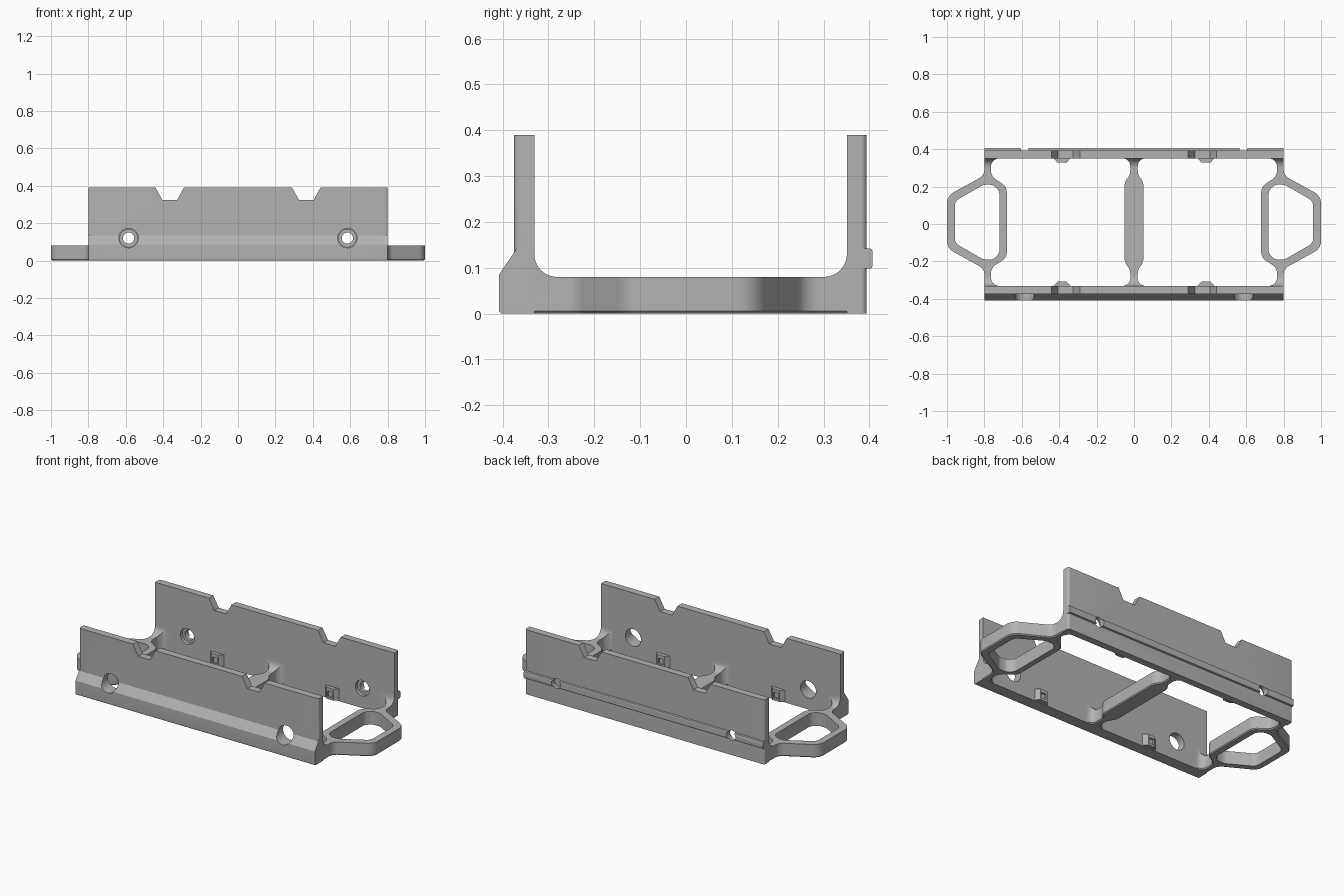
import bpy, bmesh, math
from mathutils import Vector

cube = bpy.data.objects.get("Cube")
if cube:
    bpy.data.objects.remove(cube, do_unlink=True)

grey = bpy.data.materials.new("plain grey")
grey.use_nodes = True
COLOUR = (0.45, 0.45, 0.45, 1)
grey.diffuse_color = COLOUR
grey.node_tree.nodes["Principled BSDF"].inputs["Base Color"].default_value = COLOUR

MID_Y = 0.01        # middle of the channel
HALF = 0.341        # half the channel's inner width
FLOOR = 0.08        # height of the base frame
TOP = 0.39


def rounded(points, steps=6):
    """Outline with each (a, b, trim) corner replaced by an arc."""
    out = []
    for i, (a, b, trim) in enumerate(points):
        p = Vector((a, b))
        if not trim:
            out.append(p)
            continue
        u = (Vector(points[i - 1][:2]) - p).normalized()
        v = (Vector(points[(i + 1) % len(points)][:2]) - p).normalized()
        w = math.sin(u.angle(v) / 2)
        for k in range(steps + 1):
            t = k / steps
            q0, q1, q2 = (1 - t) ** 2, 2 * t * (1 - t) * w, t * t
            out.append(((p + u * trim) * q0 + p * q1 + (p + v * trim) * q2) / (q0 + q1 + q2))
    return out


def prism(name, outline, axis, lo, hi, chamfer=0):
    """Extrude an outline along an axis; optionally chamfer its low rim."""
    place = {"x": lambda a, b, t: (t, a, b),
             "y": lambda a, b, t: (a, t, b),
             "z": lambda a, b, t: (a, b, t)}[axis]
    bm = bmesh.new()
    rings = [[bm.verts.new(place(a, b, t)) for a, b in outline] for t in (lo, hi)]
    low = bm.faces.new(rings[0])
    bm.faces.new(rings[1])
    n = len(outline)
    for i in range(n):
        j = (i + 1) % n
        bm.faces.new((rings[0][i], rings[0][j], rings[1][j], rings[1][i]))
    bmesh.ops.recalc_face_normals(bm, faces=bm.faces)
    if chamfer:
        bmesh.ops.bevel(bm, geom=list(low.edges), offset=chamfer, segments=1, affect="EDGES")
    mesh = bpy.data.meshes.new(name)
    bm.to_mesh(mesh)
    bm.free()
    mesh.materials.append(grey)
    obj = bpy.data.objects.new(name, mesh)
    bpy.context.collection.objects.link(obj)
    return obj


def disc(x, z, radius, n=32):
    return [(x + radius * math.cos(math.tau * i / n), z + radius * math.sin(math.tau * i / n))
            for i in range(n)]


def finish(obj, add=(), cut=()):
    """Apply booleans, remove the helpers and shade the part."""
    for helpers, mode in ((add, "UNION"), (cut, "DIFFERENCE")):
        for h in helpers:
            m = obj.modifiers.new(mode, "BOOLEAN")
            m.operation, m.solver, m.object = mode, "EXACT", h
    bpy.context.view_layer.update()
    graph = bpy.context.evaluated_depsgraph_get()
    mesh = bpy.data.meshes.new_from_object(obj.evaluated_get(graph))
    obj.modifiers.clear()
    obj.data = mesh
    for h in (*add, *cut):
        bpy.data.objects.remove(h, do_unlink=True)
    bpy.ops.object.select_all(action="DESELECT")
    obj.select_set(True)
    bpy.context.view_layer.objects.active = obj
    bpy.ops.object.shade_smooth_by_angle(angle=math.radians(30))


def wall_outline(inner, outer):
    return rounded([(-0.8, inner, 0), (0.8, inner, 0), (0.8, outer, 0.012), (-0.8, outer, 0.012)])


def notches(y):
    """Tapered gaps in a wall's top edge."""
    shape = [(0.27, 0.425), (0.325, 0.325), (0.405, 0.325), (0.46, 0.425)]
    return [prism("notch_cutter", [(s * x, z) for x, z in shape], "y", y - 0.1, y + 0.1)
            for s in (-1, 1)]


def clips(side):
    """Small tapered bumps at the foot of a wall, each with a square pocket."""
    y = MID_Y + side * HALF
    shape = [(-0.045, 0.01), (-0.045, 0), (-0.024, -0.023), (0.024, -0.023), (0.045, 0), (0.045, 0.01)]
    bumps, pockets = [], []
    for x in (-0.385, 0.385):
        bumps.append(prism("clip", [(x + a, y + side * b) for a, b in shape], "z", 0.006, 0.075))
        ends = sorted((y - side * 0.04, y - side * 0.012))
        box = [(x - 0.016, 0.02), (x + 0.016, 0.02), (x + 0.016, 0.055), (x - 0.016, 0.055)]
        pockets.append(prism("pocket_cutter", box, "y", *ends))
    return bumps, pockets


# Front wall with its sloped ledge and large holes
front = prism("front_wall", wall_outline(MID_Y - HALF, -0.375), "z", 0, TOP)
ledge = prism("ledge", rounded([(-0.345, 0, 0), (-0.408, 0, 0.008), (-0.408, 0.085, 0),
                                (-0.36, 0.155, 0), (-0.345, 0.155, 0)]), "x", -0.8, 0.8)
bumps, pockets = clips(-1)
holes = [prism("hole_cutter", disc(x, 0.12, 0.052), "y", -0.5, -0.25) for x in (-0.585, 0.585)]
finish(front, [ledge] + bumps, notches(-0.35) + holes + pockets)

# Back wall with its outer rib and stepped screw holes
back = prism("back_wall", wall_outline(MID_Y + HALF, 0.394), "z", 0, TOP)
rib = prism("rib", rounded([(0.38, 0.098, 0), (0.407, 0.098, 0.006), (0.407, 0.142, 0.006),
                            (0.38, 0.142, 0)], 2), "x", -0.8, 0.8)
bumps, pockets = clips(1)
holes = [prism("hole_cutter", disc(x, 0.12, r), "y", lo, hi)
         for x in (-0.585, 0.585) for r, lo, hi in ((0.03, 0.3, 0.5), (0.047, 0.3, 0.372))]
finish(back, [rib] + bumps, notches(0.37) + holes + pockets)


def channel_cutter():
    """Round-bottomed channel that gives the base its fillets."""
    lo, hi = MID_Y - HALF, MID_Y + HALF
    return prism("channel_cutter", rounded([(lo, 0.5, 0), (lo, FLOOR, 0.05), (hi, FLOOR, 0.05),
                                            (hi, 0.5, 0)], 8), "x", -1.2, 1.2)


def mirrored(points, side=1):
    """Close a half outline across the middle of the channel."""
    full = points + [(x, -y, t) for x, y, t in reversed(points)]
    return [(side * a, b + MID_Y) for a, b in rounded(full)]


# End loops, one at each side
loop = [(0.68, 0.19, 0.03), (0.765, 0.245, 0.03), (0.765, HALF, 0.045), (0.70, HALF, 0),
        (0.70, 0.36, 0), (0.80, 0.36, 0), (0.80, 0.25, 0.03), (1.0, 0.14, 0.04)]
window = [(0.72, 0.17, 0.02), (0.755, 0.2, 0.015), (0.805, 0.2, 0.015), (0.958, 0.112, 0.025)]
for side, name in ((1, "left"), (-1, "right")):
    part = prism(name + "_end_loop", mirrored(loop, side), "z", 0, 0.14, 0.006)
    hole = prism("window_cutter", mirrored(window, side), "z", -0.1, 0.3)
    finish(part, cut=[hole, channel_cutter()])

# Middle crossbar, narrowed near the walls
half_bar = [(0.05, 0.215, 0.02), (0.02, 0.255, 0.02), (0.02, HALF, 0.04), (0.07, HALF, 0), (0.07, 0.36, 0)]
bar = half_bar + [(-x, y, t) for x, y, t in reversed(half_bar)]
finish(prism("middle_crossbar", mirrored(bar), "z", 0, 0.14, 0.006), cut=[channel_cutter()])
